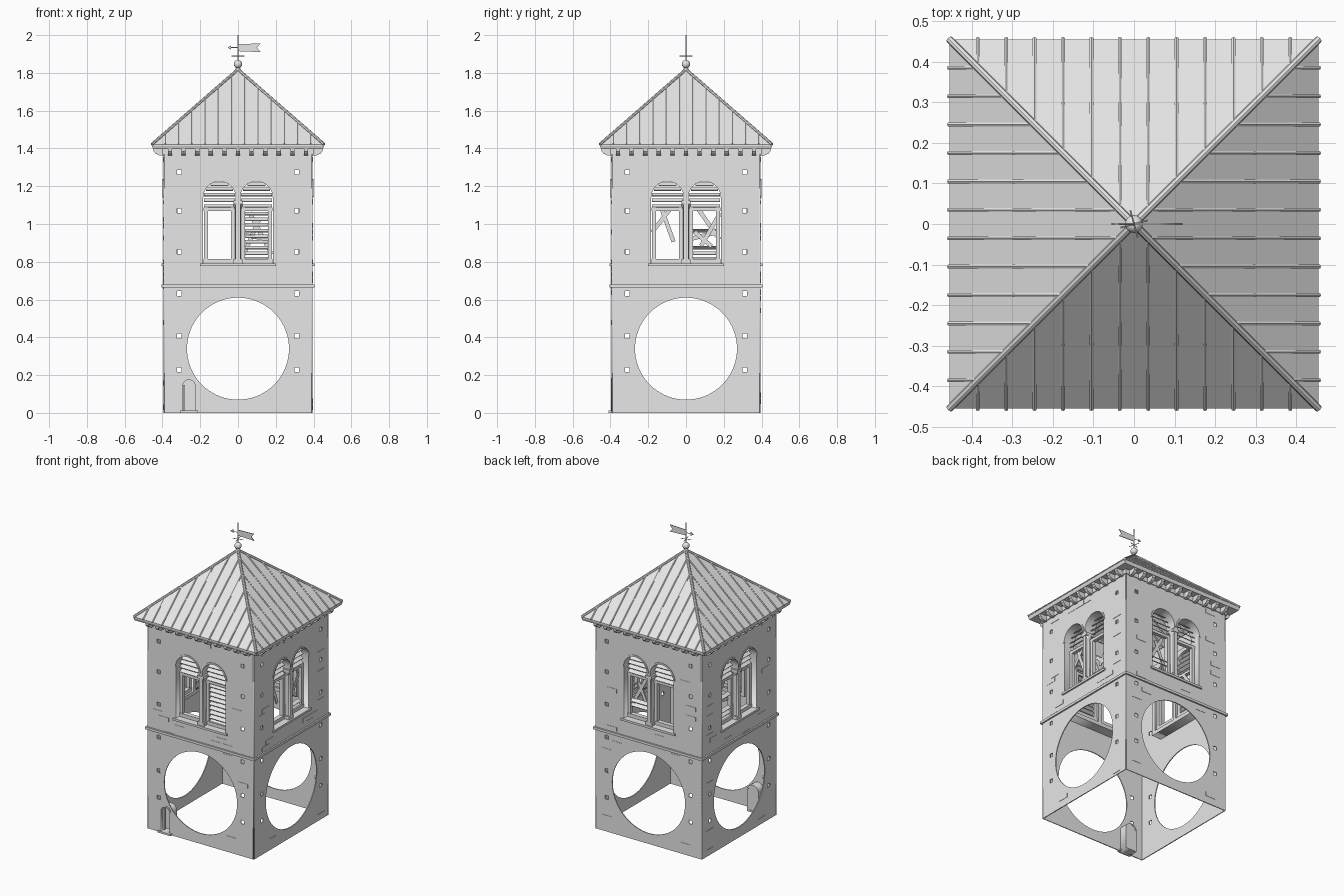
import bpy, bmesh, math, random
from mathutils import Matrix, Vector

random.seed(4)
cube = bpy.data.objects.get("Cube")
if cube:
    bpy.data.objects.remove(cube)

grey = bpy.data.materials.new("pale_grey")
grey.use_nodes = True
grey.diffuse_color = (0.8, 0.8, 0.8, 1)
grey.node_tree.nodes["Principled BSDF"].inputs["Base Color"].default_value = (0.8, 0.8, 0.8, 1)

HALF = 0.395                 # half width of the tower
EAVE, EAVE_Z, APEX_Z = 0.455, 1.422, 1.818
ARCH_U, ARCH_R, SPRING, SILL = 0.098, 0.086, 1.14, 0.79
SIDES = ["front", "right_hand", "back", "left_hand"]


def turn(k):
    return Matrix.Rotation(k * math.pi / 2, 4, 'Z')


def finish(bm, name):
    mesh = bpy.data.meshes.new(name)
    bm.to_mesh(mesh)
    bm.free()
    mesh.materials.append(grey)
    obj = bpy.data.objects.new(name, mesh)
    bpy.context.collection.objects.link(obj)
    return obj


def box(bm, centre, size, m=Matrix(), rot=Matrix()):
    bmesh.ops.create_cube(bm, size=1, matrix=m @ Matrix.Translation(centre) @ rot @ Matrix.Diagonal((*size, 1)))


def rod(bm, a, b, r, m=Matrix(), sides=8, r2=None):
    a, b = Vector(a), Vector(b)
    place = Matrix.Translation((a + b) / 2) @ (b - a).to_track_quat('Z', 'Y').to_matrix().to_4x4()
    bmesh.ops.create_cone(bm, cap_ends=True, segments=sides, radius1=r, radius2=r if r2 is None else r2,
                          depth=(b - a).length, matrix=m @ place)


def plate(name, outlines, y0, y1, m=Matrix()):
    """Filled outline with holes in (u, z), running from depth y0 to y1."""
    curve = bpy.data.curves.new(name, 'CURVE')
    curve.dimensions, curve.fill_mode = '2D', 'BOTH'
    curve.extrude = (y1 - y0) / 2
    for pts in outlines:
        spline = curve.splines.new('POLY')
        spline.points.add(len(pts) - 1)
        for p, (u, z) in zip(spline.points, pts):
            p.co = (u, z, 0, 1)
        spline.use_cyclic_u = True
    temp = bpy.data.objects.new(name, curve)
    bpy.context.collection.objects.link(temp)
    mesh = bpy.data.meshes.new_from_object(temp.evaluated_get(bpy.context.evaluated_depsgraph_get()))
    bpy.data.objects.remove(temp)
    mesh.transform(m @ Matrix.Translation((0, (y0 + y1) / 2, 0)) @ Matrix.Rotation(math.pi / 2, 4, 'X'))
    mesh.materials.clear()
    mesh.materials.append(grey)
    obj = bpy.data.objects.new(name, mesh)
    bpy.context.collection.objects.link(obj)


def rect(u0, u1, z0, z1):
    return [(u0, z0), (u1, z0), (u1, z1), (u0, z1)]


def arc(u, z, r, a0, a1, n):
    return [(u + r * math.cos(a0 + (a1 - a0) * i / n), z + r * math.sin(a0 + (a1 - a0) * i / n)) for i in range(n + 1)]


def arch(u, r, z0, spring):
    return [(u - r, z0), (u + r, z0)] + arc(u, spring, r, 0, math.pi, 16)


# Walls: round opening, paired arches and small square holes
round_hole = arc(0, 0.34, 0.27, 0, 2 * math.pi, 72)[:-1]
windows = [arch(s * ARCH_U, ARCH_R, SILL, SPRING) for s in (-1, 1)]
holes = [rect(s * 0.31 - 0.012, s * 0.31 + 0.012, z - 0.012, z + 0.012)
         for s in (-1, 1) for z in (0.228, 0.407, 0.632, 0.852, 1.069, 1.273)]
DOOR_U = -0.26
door_hole = arch(DOOR_U, 0.033, 0.012, 0.142)
for k, side in enumerate(SIDES):
    cuts = [round_hole] + windows + holes + ([door_hole] if k == 0 else [])
    plate(side + "_wall", [rect(-HALF, HALF, 0, 1.4)] + cuts, -HALF, -HALF + 0.006, turn(k))
    plate(side + "_window_reveal", [rect(-0.21, 0.21, 0.765, 1.25)] + windows, -HALF + 0.003, -HALF + 0.075, turn(k))
    for s, label in ((-1, "first"), (1, "second")):
        ring = arc(s * ARCH_U, SPRING, 0.097, 0, math.pi, 16) + arc(s * ARCH_U, SPRING, ARCH_R, math.pi, 0, 16)
        plate(f"{side}_{label}_arch_stones", [ring], -HALF - 0.004, -HALF + 0.002, turn(k))

# Slightly raised bricks scattered over the walls
bm = bmesh.new()
for k in range(4):
    for row in range(42):
        z = 0.03 + row * 0.032
        for col in range(-4, 5):
            u = col * 0.078 + (row % 2) * 0.039
            near_round = math.hypot(u, z - 0.34) < 0.325
            near_window = abs(u) < 0.26 and 0.75 < z < 1.28
            near_door = k == 0 and u < -0.17 and z < 0.22
            near_hole = any(abs(abs(u) - 0.31) < 0.055 and abs(z - h[0][1] - 0.012) < 0.03 for h in holes)
            if random.random() < 0.16 and not (near_round or near_window or near_door or near_hole) and abs(u) < 0.35:
                box(bm, (u, -HALF, z), (0.074, 0.004, 0.028), turn(k))
finish(bm, "raised_bricks")

# Bands round the tower, window sills
bm = bmesh.new()
box(bm, (0, -HALF - 0.003, 0.672), (2 * HALF, 0.014, 0.016))
for k in range(4):
    box(bm, (0, -HALF - 0.002, 0.672), (2 * HALF + 0.02, 0.016, 0.016), turn(k))
    box(bm, (0, -HALF - 0.001, 1.384), (2 * HALF + 0.008, 0.008, 0.032), turn(k))
    box(bm, (0, -HALF + 0.025, 0.785), (0.4, 0.07, 0.014), turn(k))
finish(bm, "string_course_and_sills")

# Window columns, timber frames and louvres
columns, frames, slats = bmesh.new(), bmesh.new(), bmesh.new()
tilt = Matrix.Rotation(math.radians(35), 4, 'X')
TOP = [1.095, 1.125, 1.155, 1.185, 1.21]
LOWER = [0.815 + 0.03 * i for i in range(9)]
LOUVRES = {(0, 1): LOWER, (1, 1): LOWER[:2], (2, -1): LOWER[2:4], (3, -1): LOWER[:3] + LOWER[5:6]}
# loose boards: side, u, z, length, angle
BOARDS = [(0, 0.1, 0.93, 0.15, -10), (1, -0.13, 1.02, 0.16, 52), (1, -0.1, 1.0, 0.2, -70),
          (1, 0.13, 0.97, 0.2, 60), (1, 0.09, 0.92, 0.12, -40), (2, -0.12, 0.95, 0.25, 62),
          (2, -0.07, 0.93, 0.22, -66), (3, -0.1, 0.94, 0.16, -14), (3, -0.12, 1.0, 0.2, 55)]
for k in range(4):
    m = turn(k)
    y = -HALF + 0.035
    rod(columns, (0, y - 0.01, SILL), (0, y - 0.01, 1.1), 0.017, m, 12)
    box(columns, (0, y - 0.01, SILL + 0.012), (0.048, 0.048, 0.024), m)
    box(columns, (0, y - 0.01, 1.115), (0.048, 0.056, 0.02), m)
    rod(columns, (0, y - 0.01, 1.08), (0, y - 0.01, 1.106), 0.017, m, 12, 0.026)
    for s in (-1, 1):
        c = s * ARCH_U
        for e in (-1, 1):
            box(frames, (c + e * 0.072, y + 0.015, 0.94), (0.02, 0.025, 0.3), m)
        box(frames, (c, y + 0.015, 1.078), (0.17, 0.025, 0.018), m)
        box(frames, (c, y + 0.015, 0.803), (0.17, 0.03, 0.024), m)
        for z in TOP + LOUVRES.get((k, s), []):
            w = 2 * math.sqrt(ARCH_R ** 2 - max(0, z - SPRING) ** 2) - 0.006
            box(slats, (c, y + 0.015, z), (w, 0.026, 0.005), m, tilt)
for k, u, z, length, angle in BOARDS:
    box(slats, (u, -HALF + 0.06, z), (length, 0.006, 0.022), turn(k), Matrix.Rotation(-math.radians(angle), 4, 'Y'))
finish(columns, "window_columns")
finish(frames, "window_frames")
finish(slats, "louvre_slats")

# Doorway: arched alcove, door leaf, step
plate("door_alcove", [arch(DOOR_U, 0.042, 0, 0.142), door_hole], -HALF - 0.003, -HALF + 0.06)
plate("door_leaf", [arch(DOOR_U, 0.036, 0.005, 0.142)], -HALF + 0.045, -HALF + 0.058)
bm = bmesh.new()
box(bm, (DOOR_U, -HALF, 0.006), (0.095, 0.03, 0.012))
box(bm, (DOOR_U - 0.026, -HALF + 0.02, 0.08), (0.012, 0.012, 0.135))
finish(bm, "door_step_and_post")

# Roof: lapped metal sheets on a thin eave slab
bm = bmesh.new()
slope = (APEX_Z - EAVE_Z) / EAVE
previous = None
for r, lift in ((0.385, -0.024), (0.45, -0.024), (EAVE, -0.01), (EAVE, 0), (0.3, 0.002), (0.3, 0),
                (0.145, 0.002), (0.145, 0), (0.001, 0)):
    z = EAVE_Z + lift + (EAVE - r) * slope * (lift > -0.005)
    loop = [bm.verts.new((a * r, b * r, z)) for a, b in ((-1, -1), (1, -1), (1, 1), (-1, 1))]
    if previous:
        for i in range(4):
            bm.faces.new((previous[i], previous[i - 3], loop[i - 3], loop[i]))
    previous = loop
bm.faces.new(previous)
bmesh.ops.recalc_face_normals(bm, faces=bm.faces)
finish(bm, "roof")

# Standing seams and hip ridges
bm = bmesh.new()
for k in range(4):
    for i in range(12):
        u = (i - 5.5) * 0.07
        rod(bm, (u, -EAVE - 0.002, EAVE_Z), (u, -abs(u), APEX_Z - abs(u) * slope), 0.0055, turn(k), 6)
    rod(bm, (-EAVE, -EAVE, EAVE_Z), (0, 0, APEX_Z), 0.009, turn(k), 8)
finish(bm, "roof_seams_and_hips")

# Eave brackets with a curved underside
profile = [(-0.39, 1.4), (-0.39, 1.362), (-0.418, 1.364), (-0.436, 1.372), (-0.446, 1.384), (-0.447, 1.4)]
bm = bmesh.new()
for k in range(4):
    for i in range(-5, 6):
        face = bm.faces.new([bm.verts.new(turn(k) @ Vector((i * 0.072 - 0.011, y, z))) for y, z in profile])
        moved = bmesh.ops.extrude_face_region(bm, geom=[face])["geom"]
        bmesh.ops.translate(bm, vec=turn(k) @ Vector((0.022, 0, 0)),
                            verts=[g for g in moved if isinstance(g, bmesh.types.BMVert)])
bmesh.ops.recalc_face_normals(bm, faces=bm.faces)
finish(bm, "eave_brackets")

# Finial ball, rod and weather vane
bm = bmesh.new()
bmesh.ops.create_uvsphere(bm, u_segments=20, v_segments=12, radius=0.022, matrix=Matrix.Translation((0, 0, 1.846)))
rod(bm, (0, 0, 1.8), (0, 0, 1.83), 0.02, sides=16, r2=0.01)
ball = finish(bm, "finial_ball")
bpy.context.view_layer.objects.active = ball
ball.select_set(True)
bpy.ops.object.shade_smooth_by_angle()
bm = bmesh.new()
rod(bm, (0, 0, 1.86), (0, 0, 2.0), 0.004, r2=0.002)
rod(bm, (-0.04, 0, 1.934), (0, 0, 1.934), 0.002)
cross = Matrix.Rotation(math.radians(15), 4, 'Z')
rod(bm, (0, -0.035, 1.89), (0, 0.035, 1.89), 0.002, cross)
rod(bm, (-0.035, 0, 1.89), (0.035, 0, 1.89), 0.002, cross)
finish(bm, "vane_rod")
plate("vane_banner", [[(0, 1.915), (0.12, 1.91), (0.1, 1.933), (0.12, 1.956), (0, 1.952)]], -0.002, 0.002)
plate("vane_arrow", [[(-0.055, 1.934), (-0.036, 1.922), (-0.036, 1.946)]], -0.002, 0.002)
